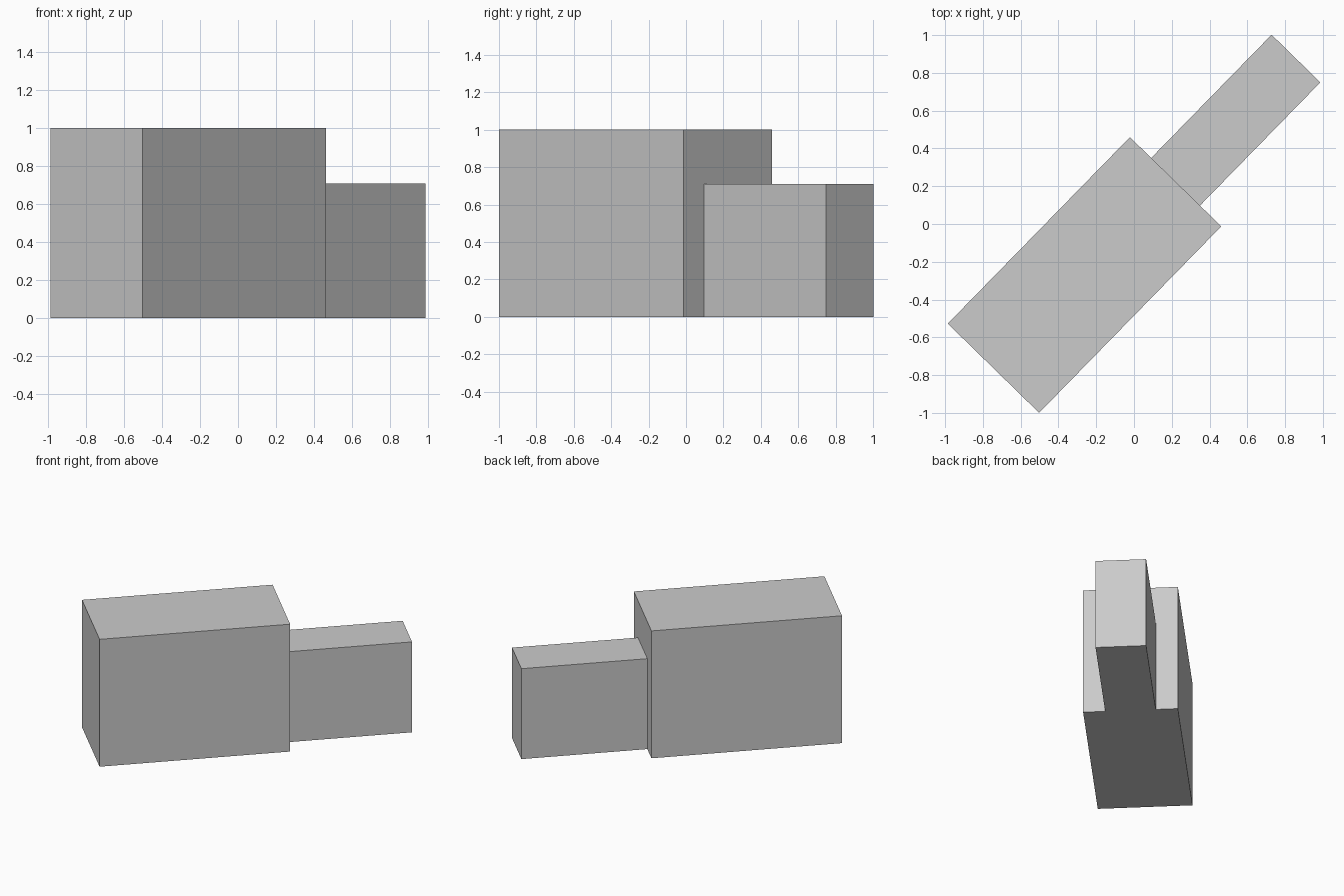
import bpy, bmesh, math
from mathutils import Matrix

if "Cube" in bpy.data.objects:
    bpy.data.objects.remove(bpy.data.objects["Cube"])

ANGLE = math.radians(45.67)
PLACE = Matrix.Translation((-0.262, -0.27, 0)) @ Matrix.Rotation(ANGLE, 4, 'Z')


def block(name, start, end, width, height):
    """Box along the building axis, standing on the ground."""
    bm = bmesh.new()
    fit = (Matrix.Translation(((start + end) / 2, 0, height / 2))
           @ Matrix.Diagonal((end - start, width, height, 1)))
    bmesh.ops.create_cube(bm, size=1, matrix=PLACE @ fit)
    mesh = bpy.data.meshes.new(name)
    bm.to_mesh(mesh)
    bm.free()
    obj = bpy.data.objects.new(name, mesh)
    bpy.context.collection.objects.link(obj)
    return obj


# Tall main block, and the lower narrow wing running into its end
building = block("building_with_wing", -0.69, 0.69, 0.676, 1.0)
wing = block("wing_union_helper", 0.4, 1.602, 0.361, 0.71)
wing.hide_render = True

# Fuse both into one clean solid
union = building.modifiers.new("join_wing", 'BOOLEAN')
union.operation = 'UNION'
union.solver = 'EXACT'
union.object = wing
bpy.context.view_layer.objects.active = building
bpy.ops.object.modifier_apply(modifier=union.name)
bpy.data.objects.remove(wing)

# Merge the flush ground faces
bm = bmesh.new()
bm.from_mesh(building.data)
bmesh.ops.dissolve_limit(bm, angle_limit=0.01, verts=bm.verts, edges=bm.edges)
bm.to_mesh(building.data)
bm.free()
